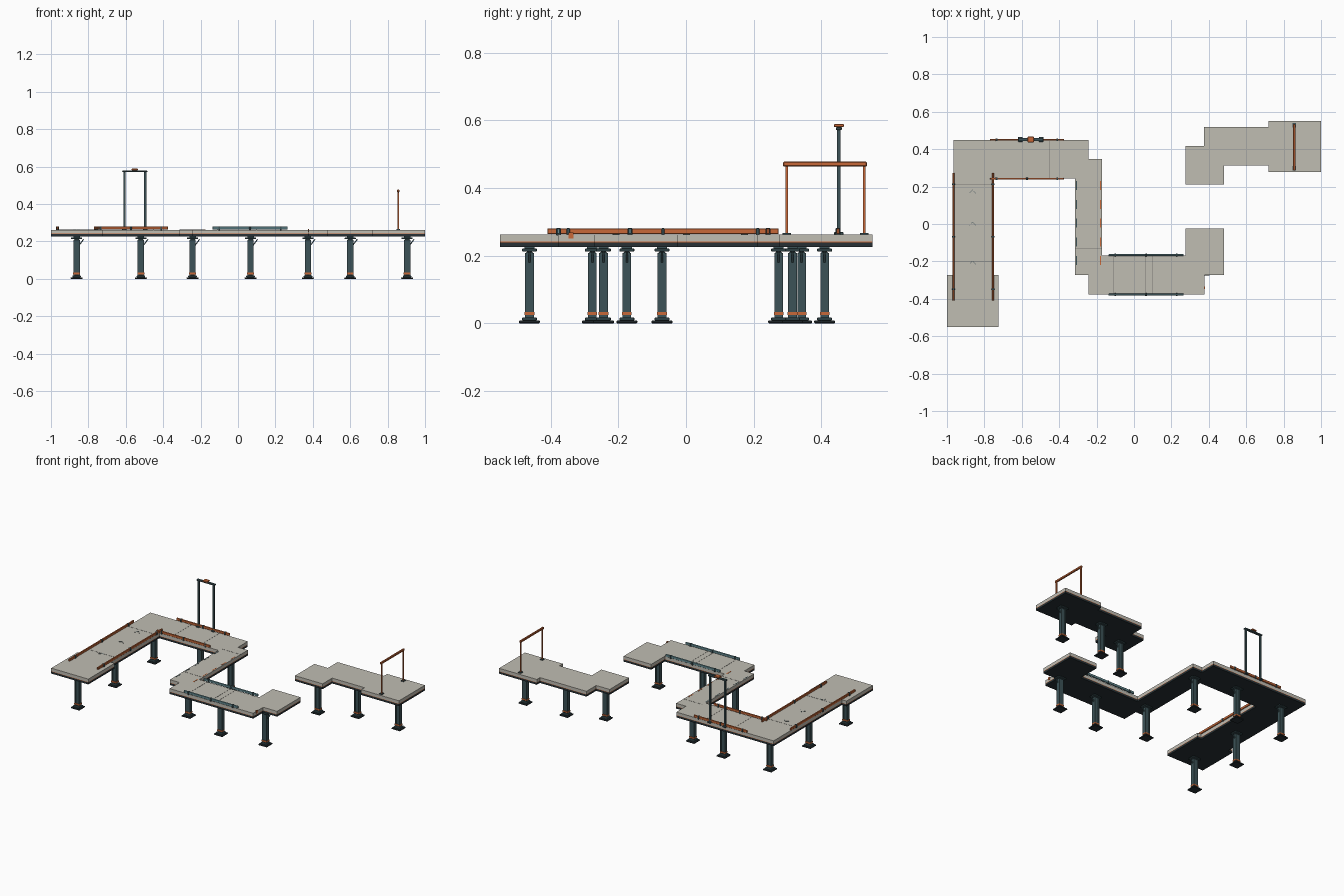
import bpy, bmesh
from math import pi, atan2, hypot
from mathutils import Vector

if "Cube" in bpy.data.objects:
    bpy.data.objects.remove(bpy.data.objects["Cube"])


def material(name, rgb):
    m = bpy.data.materials.new(name)
    m.diffuse_color = (*rgb, 1)
    m.use_nodes = True
    m.node_tree.nodes["Principled BSDF"].inputs["Base Color"].default_value = m.diffuse_color
    return m


CONCRETE = material("concrete", (0.53, 0.51, 0.45))
DARK = material("dark_steel", (0.02, 0.03, 0.035))
TEAL = material("teal_steel", (0.045, 0.085, 0.095))
BLUE = material("blue_rail", (0.14, 0.28, 0.31))
ORANGE = material("orange_paint", (0.58, 0.14, 0.04))
GREY = material("grey_line", (0.2, 0.2, 0.18))
TOP = 0.262


def finish(name, bm, mat):
    bmesh.ops.recalc_face_normals(bm, faces=bm.faces)
    me = bpy.data.meshes.new(name)
    bm.to_mesh(me)
    bm.free()
    ob = bpy.data.objects.new(name, me)
    me.materials.append(mat)
    bpy.context.collection.objects.link(ob)
    return ob


def box(name, lo, hi, mat, bevel=0.0):
    bm = bmesh.new()
    bmesh.ops.create_cube(bm, size=1)
    for v in bm.verts:
        v.co = Vector([(a + b) / 2 + c * (b - a) for a, b, c in zip(lo, hi, v.co)])
    ob = finish(name, bm, mat)
    if bevel:
        mod = ob.modifiers.new("bevel", "BEVEL")
        mod.width, mod.segments = bevel, 1
    return ob


def block(name, x, y, z0, z1, wx, wy, mat, bevel=0.0):
    return box(name, (x - wx / 2, y - wy / 2, z0), (x + wx / 2, y + wy / 2, z1), mat, bevel)


def bar(name, p, q, w, t, mat):
    # square bar from p to q
    p, q = Vector(p), Vector(q)
    d = q - p
    ob = box(name, (-w / 2, -t / 2, -d.length / 2), (w / 2, t / 2, d.length / 2), mat)
    ob.rotation_euler = d.to_track_quat('Z', 'Y').to_euler()
    ob.location = (p + q) / 2
    return ob


def slab(name, outline, z0, z1, mat):
    bm = bmesh.new()
    f = bm.faces.new([bm.verts.new((x, y, z0)) for x, y in outline])
    r = bmesh.ops.extrude_face_region(bm, geom=[f])
    vs = [g for g in r["geom"] if isinstance(g, bmesh.types.BMVert)]
    bmesh.ops.translate(bm, verts=vs, vec=(0, 0, z1 - z0))
    return finish(name, bm, mat)


# decks: dark underframe, orange trim, concrete top
main = [(-1, -.55), (-.725, -.55), (-.725, -.272), (-.753, -.272), (-.753, .242), (-.315, .242),
        (-.315, -.272), (-.243, -.272), (-.243, -.378), (.377, -.378), (.377, -.272), (.48, -.272),
        (.48, -.024), (.275, -.024), (.275, -.168), (-.17, -.168), (-.17, .347), (-.243, .347),
        (-.243, .45), (-.965, .45), (-.965, -.272), (-1, -.272)]
finish_deck = [(.275, .211), (.48, .211), (.48, .312), (.72, .312), (.72, .277), (1, .277),
               (1, .552), (.72, .552), (.72, .519), (.375, .519), (.375, .416), (.275, .416)]
for name, outline in (("main_deck", main), ("far_deck", finish_deck)):
    slab(name + "_underframe", outline, .226, .239, DARK)
    slab(name + "_trim", outline, .239, .2415, ORANGE)
    slab(name + "_top", outline, .2415, TOP, CONCRETE)

# support columns
for x, y in [(-.863, -.463), (-.863, -.071), (-.863, .342), (-.519, .342), (-.243, .274),
             (-.243, -.175), (.067, -.277), (.374, -.244), (.374, .315), (.6, .41), (.904, .41)]:
    block("column_foot", x, y, 0, .008, .064, .062, DARK, .002)
    block("column_plinth", x, y, .008, .017, .046, .044, TEAL, .002)
    block("column_shaft", x, y, .017, .212, .03, .02, TEAL, .003)
    for s in (-1, 1):
        block("column_flange", x + s * .013, y, .017, .208, .008, .026, TEAL)
    block("column_band", x, y, .024, .033, .037, .029, ORANGE)
    block("column_cap", x, y, .212, .221, .06, .044, TEAL, .002)
    block("column_neck", x, y, .221, .227, .035, .03, TEAL)
    bar("column_strut", (x + .012, y, .178), (x + .038, y, .212), .006, .006, TEAL)


# edge rails with clips
def rail(axis, at, a, b, mat):
    def place(name, u0, u1, w, z0, z1, m):
        lo, hi = [0, 0, z0], [0, 0, z1]
        lo[axis], hi[axis] = u0, u1
        lo[1 - axis], hi[1 - axis] = at - w / 2, at + w / 2
        box(name, lo, hi, m, .0015)
    place("edge_rail", a, b, .009, .264, .28, mat)
    for k in (.09, .5, .91):
        u = a + (b - a) * k
        place("rail_clip", u - .005, u + .005, .015, TOP - .002, .281, TEAL)


for x in (-.965, -.754):
    rail(1, x, -.41, .274, ORANGE)
for y in (.242, .45):
    rail(0, y, -.77, -.375, ORANGE)
for y in (-.166, -.377):
    rail(0, y, -.136, .265, BLUE)


# thin deck markings
def mark(name, x0, x1, y0, y1, mat):
    box(name, (x0, y0, TOP - .001), (x1, y1, TOP + .0008), mat)


for y in (.21, -.2):
    mark("deck_seam", -.96, -.757, y - .001, y + .001, GREY)
for x in (-.66, -.45):
    mark("deck_seam", x - .001, x + .001, .247, .445, GREY)
for y in (.27, -.13):
    mark("deck_seam", -.312, -.173, y - .001, y + .001, GREY)
for x in (-.11, .062, .1):
    mark("deck_seam", x - .001, x + .001, -.373, -.171, GREY)
for i in range(5):
    y = .205 - i * .1
    mark("edge_dash", -.182, -.176, y - .024, y + .024, ORANGE)
    mark("edge_dash", -.309, -.304, y - .024, y + .024, TEAL)
for y in (.175, .003, -.205):
    for s in (-1, 1):
        bar("chevron", (-.863 + s * .018, y - .012, TOP), (-.863, y + .008, TOP), .0015, .004, TEAL)
block("corner_peg", .377, -.34, .25, .268, .007, .014, ORANGE)

# tall gantry
for x in (-.608, -.496):
    block("gantry_post", x, .452, TOP, .573, .011, .011, TEAL)
    block("gantry_foot", x, .452, TOP - .002, .27, .022, .028, TEAL, .002)
block("gantry_beam", -.552, .452, .571, .58, .134, .018, TEAL, .002)
block("gantry_cap", -.552, .452, .58, .589, .034, .03, ORANGE, .002)

# low arch
for y in (.298, .527):
    block("arch_post", .857, y, TOP, .466, .008, .008, ORANGE)
    block("arch_foot", .857, y, TOP - .002, .267, .02, .024, TEAL)
block("arch_beam", .857, .411, .463, .478, .012, .248, ORANGE, .003)
